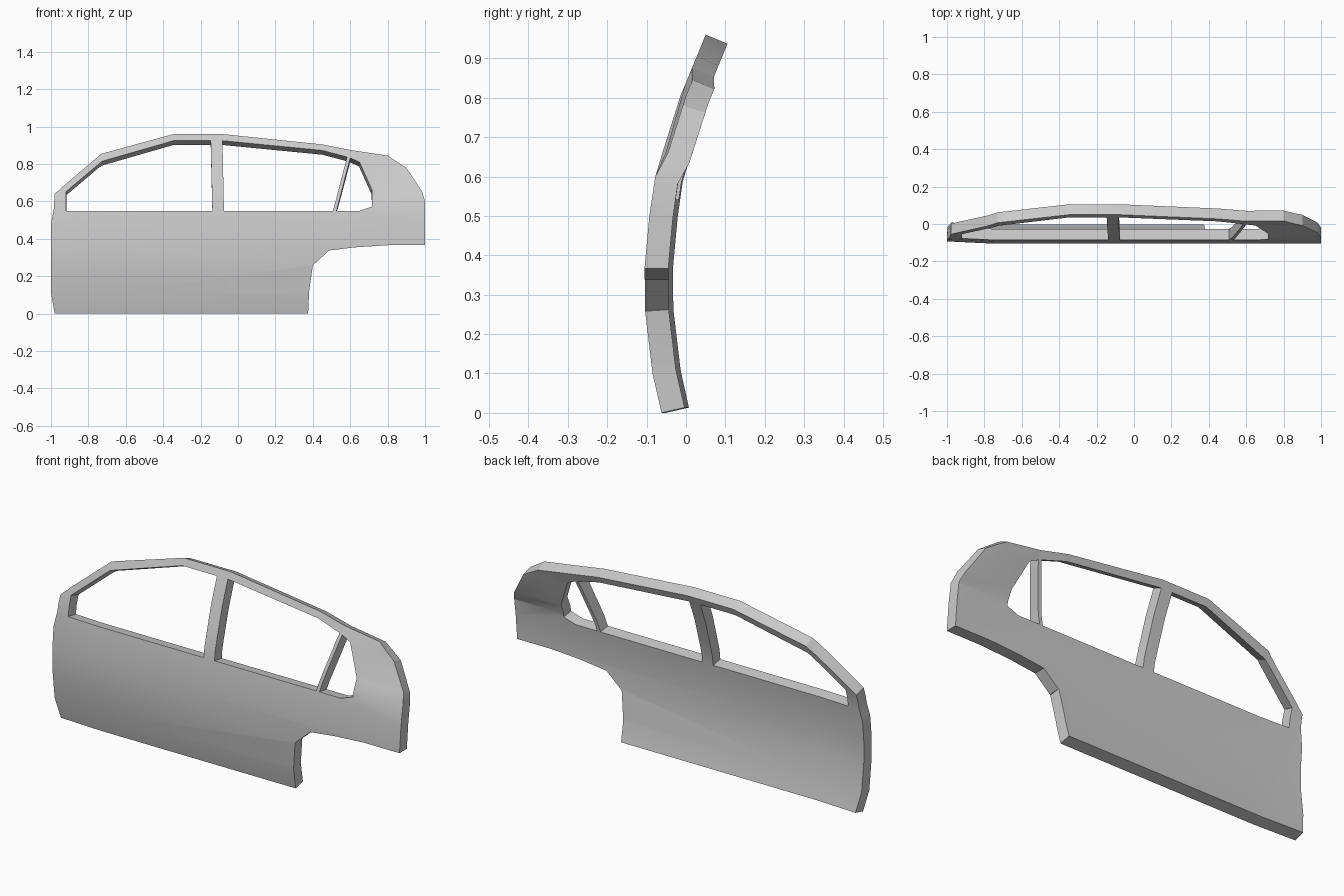
import bpy, bmesh, math
from mathutils import Vector

if "Cube" in bpy.data.objects:
    bpy.data.objects.remove(bpy.data.objects["Cube"])

# Side elevation of the panel (x, z)
OUTLINE = [(-.98, 0), (-1, .11), (-1, .48), (-.985, .56), (-.98, .64), (-.925, .69),
           (-.73, .855), (-.345, .96), (-.08, .96), (.45, .905), (.59, .877), (.8, .845),
           (.9, .78), (.985, .652), (1, .6), (1, .366), (.8, .366), (.63, .355),
           (.487, .338), (.4, .258), (.38, .118), (.375, 0)]
FRONT_WINDOW = [(-.92, .55), (-.92, .652), (-.727, .815), (-.345, .925),
                (-.146, .925), (-.137, .55)]
REAR_WINDOW = [(-.075, .55), (-.083, .925), (.45, .873), (.583, .838), (.508, .55)]
QUARTER_WINDOW = [(.527, .55), (.6, .833), (.65, .81), (.717, .66), (.717, .573), (.65, .55)]

# Curved cross-section of the outer skin (z, y)
SECTION = [(0, -.062), (.1, -.085), (.26, -.104), (.37, -.105), (.5, -.093),
           (.6, -.078), (.66, -.06), (.805, -.014), (.96, .05)]
THICKNESS = .06


def clamp(v):
    return max(0, min(1, v))


def skin_y(x, z):
    y = SECTION[-1][1]
    for (z0, y0), (z1, y1) in zip(SECTION, SECTION[1:]):
        if z <= z1:
            y = y0 + (y1 - y0) * (z - z0) / (z1 - z0)
            break
    y += .012 * clamp((-x - .75) / .25)                            # leading edge tuck
    y += .014 * clamp((x - .6) / .2) * clamp((z - .6) / .06)       # rear corner tuck
    return y


# Flat sheet with window openings
bm = bmesh.new()
for loop in (OUTLINE, FRONT_WINDOW, REAR_WINDOW, QUARTER_WINDOW):
    vs = [bm.verts.new((x, 0, z)) for x, z in loop]
    for a, b in zip(vs, vs[1:] + vs[:1]):
        bm.edges.new((a, b))
bmesh.ops.triangle_fill(bm, use_beauty=True, edges=bm.edges[:], normal=(0, -1, 0))

# Crease lines where the skin changes direction
cuts = [((0, 0, z), (0, 0, 1)) for z, _ in SECTION[1:-1]]
cuts += [((x, 0, 0), (1, 0, 0)) for x in (-.75, .6, .8)]
for co, no in cuts:
    bmesh.ops.bisect_plane(bm, geom=bm.verts[:] + bm.edges[:] + bm.faces[:],
                           dist=1e-5, plane_co=co, plane_no=no)

# Bend the sheet to the body curve
for v in bm.verts:
    v.co.y = skin_y(v.co.x, v.co.z)
bm.normal_update()
flip = [f for f in bm.faces if f.normal.y > 0]
bmesh.ops.reverse_faces(bm, faces=flip)
bmesh.ops.dissolve_limit(bm, angle_limit=math.radians(.3),
                         verts=bm.verts[:], edges=bm.edges[:])
mesh = bpy.data.meshes.new("door_side_panel")
bm.to_mesh(mesh)
bm.free()
panel = bpy.data.objects.new("door_side_panel", mesh)
bpy.context.collection.objects.link(panel)

# Panel thickness, then soft shading with crisp rims
solid = panel.modifiers.new("thickness", 'SOLIDIFY')
solid.thickness = THICKNESS
solid.offset = -1
bpy.context.view_layer.objects.active = panel
panel.select_set(True)
bpy.ops.object.modifier_apply(modifier=solid.name)
bpy.ops.object.shade_smooth_by_angle(angle=math.radians(20))
